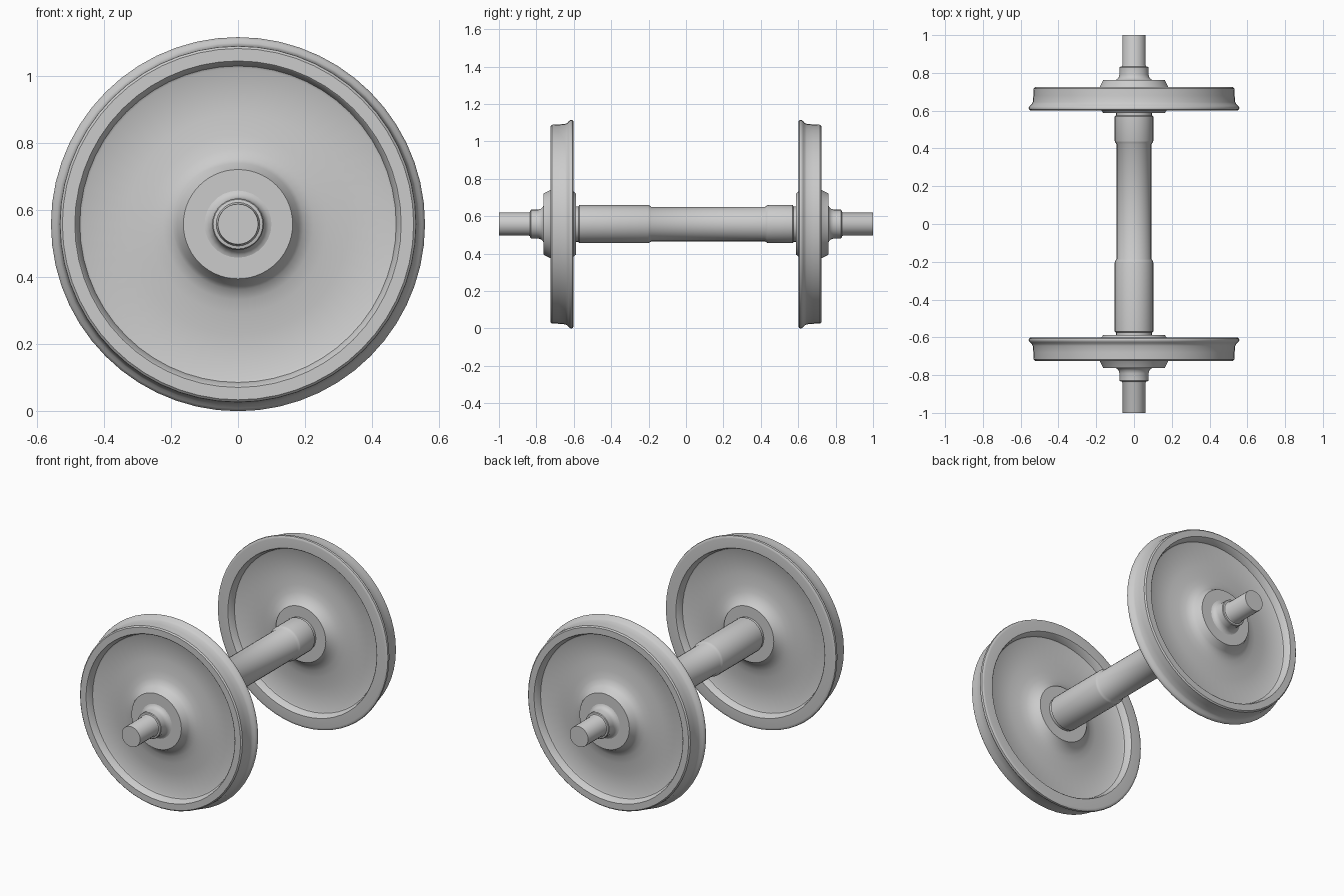
import bpy, bmesh, math

AXIS_Z = 0.558  # height of the axle centre line


def lathe(name, profile, sides, flip=1, angle=35):
    """Revolve (radius, y) points around the axle line; flip=-1 mirrors in y."""
    bm = bmesh.new()
    rings = []
    for r, y in profile:
        if r == 0:
            rings.append([bm.verts.new((0, y * flip, AXIS_Z))] * sides)
        else:
            rings.append([bm.verts.new((r * math.sin(2 * math.pi * i / sides), y * flip,
                                        AXIS_Z + r * math.cos(2 * math.pi * i / sides)))
                          for i in range(sides)])
    for a, b in zip(rings, rings[1:]):
        for i in range(sides):
            j = (i + 1) % sides
            quad = list(dict.fromkeys((a[i], a[j], b[j], b[i])))
            bm.faces.new(quad)
    bmesh.ops.recalc_face_normals(bm, faces=bm.faces)
    mesh = bpy.data.meshes.new(name)
    bm.to_mesh(mesh)
    bm.free()
    obj = bpy.data.objects.new(name, mesh)
    bpy.context.collection.objects.link(obj)
    bpy.ops.object.select_all(action='DESELECT')
    obj.select_set(True)
    bpy.context.view_layer.objects.active = obj
    bpy.ops.object.shade_smooth_by_angle(angle=math.radians(angle))
    return obj


# Wheel section: outer hub, dished web, rim, tread, flange, inner web, inner hub
wheel = [
    (0.098, 0.762), (0.163, 0.762), (0.167, 0.755), (0.182, 0.725), (0.195, 0.710),
    (0.225, 0.697), (0.265, 0.690), (0.330, 0.683), (0.465, 0.680),
    (0.472, 0.684), (0.483, 0.720), (0.487, 0.724),
    (0.524, 0.724), (0.531, 0.717), (0.533, 0.680), (0.536, 0.645),
    (0.541, 0.635), (0.550, 0.627), (0.556, 0.620), (0.558, 0.613),
    (0.556, 0.606), (0.549, 0.602), (0.542, 0.601),
    (0.487, 0.601), (0.483, 0.605), (0.472, 0.641), (0.465, 0.645),
    (0.330, 0.645), (0.265, 0.640), (0.225, 0.632), (0.195, 0.620), (0.175, 0.602),
    (0.166, 0.592), (0.163, 0.587), (0.098, 0.587),
]
lathe("wheel_front", wheel, 56, -1)
lathe("wheel_back", wheel, 56, 1)

# Axle: journals and collars at both ends, a thicker body with a waist off centre
end = [(0, 1.0), (0.060, 1.0), (0.061, 0.998), (0.061, 0.842), (0.065, 0.834),
       (0.074, 0.832), (0.077, 0.828), (0.077, 0.790), (0.082, 0.775),
       (0.092, 0.765), (0.100, 0.762), (0.100, 0.760)]
neck = [(0.095, 0.587), (0.095, 0.575), (0.102, 0.570)]
body = [(0.102, 0.440), (0.099, 0.432), (0.092, 0.422),
        (0.092, -0.185), (0.099, -0.195), (0.102, -0.203)]
mirrored = [(r, -y) for r, y in reversed(end + neck)]
lathe("axle", end + neck + body + mirrored, 28)
